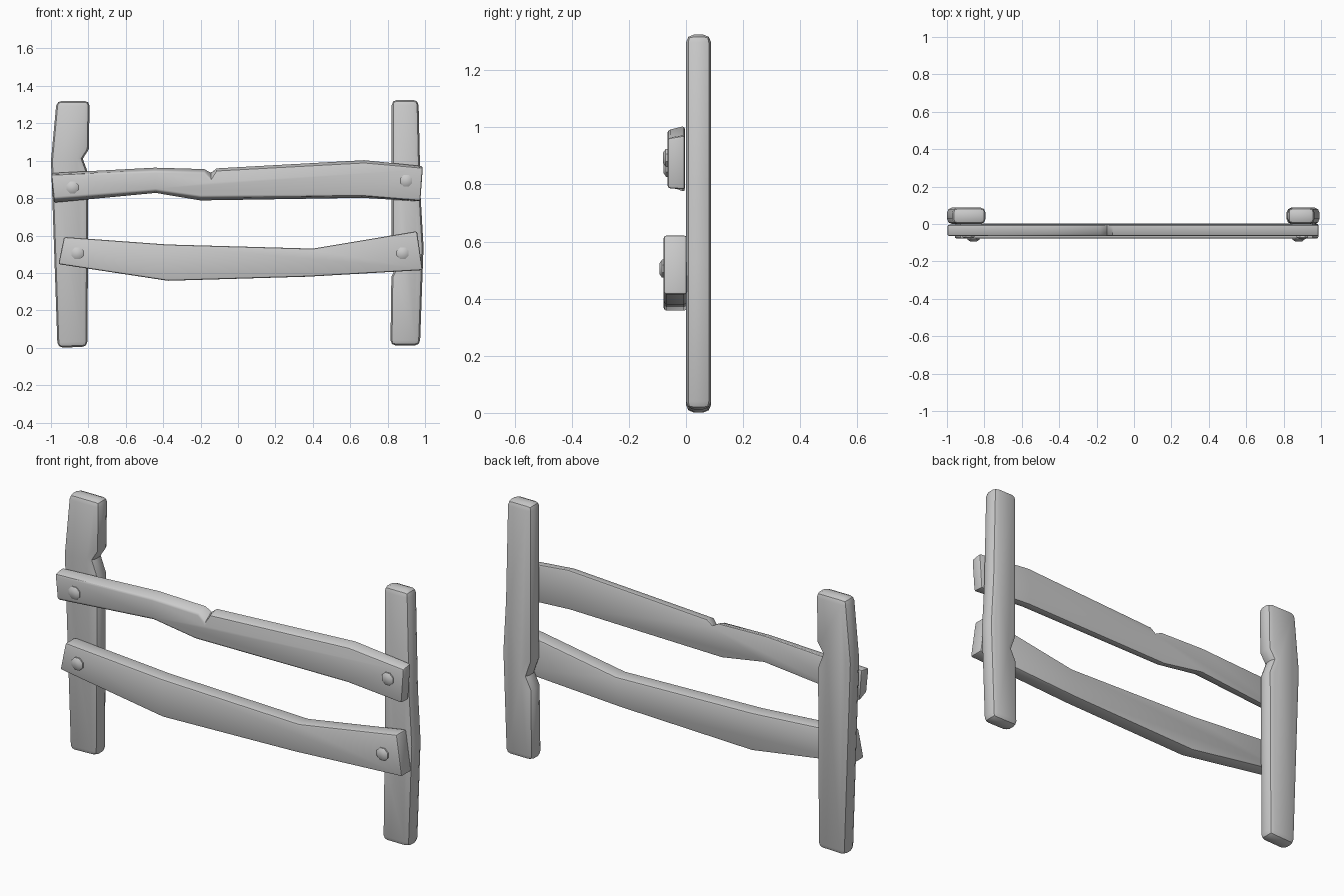
import bpy, bmesh, math

if "Cube" in bpy.data.objects:
    bpy.data.objects.remove(bpy.data.objects["Cube"])


def finish(name, bm, smooth=35):
    """Turn a bmesh into a named object with smooth shading and sharp edges."""
    bmesh.ops.recalc_face_normals(bm, faces=bm.faces)
    me = bpy.data.meshes.new(name)
    bm.to_mesh(me)
    bm.free()
    ob = bpy.data.objects.new(name, me)
    bpy.context.collection.objects.link(ob)
    bpy.ops.object.select_all(action='DESELECT')
    ob.select_set(True)
    bpy.context.view_layer.objects.active = ob
    bpy.ops.object.shade_smooth_by_angle(angle=math.radians(smooth))
    return ob


def plank(name, outline, y_front, y_back, bevel, segments):
    """Thick board from (x, z_back, z_front shift) points, with worn edges."""
    bm = bmesh.new()
    front = [bm.verts.new((x, y_front, z + dz)) for x, z, dz in outline]
    back = [bm.verts.new((x, y_back, z)) for x, z, dz in outline]
    bm.faces.new(front)
    bm.faces.new(back[::-1])
    n = len(outline)
    for i in range(n):
        j = (i + 1) % n
        bm.faces.new((front[i], back[i], back[j], front[j]))
    bmesh.ops.recalc_face_normals(bm, faces=bm.faces)
    edges = [e for e in bm.edges if e.calc_face_angle_signed() > math.radians(50)]
    bmesh.ops.bevel(bm, geom=edges, offset=bevel, segments=segments,
                    profile=0.5, affect='EDGES', clamp_overlap=False)
    return finish(name, bm)


def bolt(name, x, y, z, height):
    """Low eight-sided domed bolt head facing the front."""
    bm = bmesh.new()
    rings = []
    for r, d in ((0.034, -0.01), (0.034, height * 0.45), (0.02, height)):
        rings.append([bm.verts.new((x + r * math.cos(a), y - d, z + r * math.sin(a)))
                      for a in (math.pi * (k + 0.5) / 4 for k in range(8))])
    for a, b in zip(rings, rings[1:]):
        for k in range(8):
            m = (k + 1) % 8
            bm.faces.new((a[k], a[m], b[m], b[k]))
    bm.faces.new(rings[0])
    bm.faces.new(rings[-1])
    return finish(name, bm)


def flat(points):
    return [(x, z, 0) for x, z in points]


# Upright posts, each with one worn notch on its inner edge
plank("left_post", flat([
    (-0.965, 0.0), (-0.805, 0.005), (-0.80, 0.93), (-0.83, 1.01),
    (-0.798, 1.06), (-0.793, 1.32), (-0.97, 1.32), (-1.0, 1.0),
    (-0.99, 0.72)]), 0.0, 0.088, 0.028, 2)
plank("right_post", flat([
    (0.815, 0.012), (0.973, 0.012), (0.992, 0.54), (0.977, 0.80),
    (0.965, 1.325), (0.822, 1.325), (0.822, 0.52), (0.85, 0.44),
    (0.82, 0.38)]), 0.0, 0.088, 0.028, 2)

# Upper rail, with front edges sloped inward and a split in the top
plank("upper_rail", [
    (-0.985, 0.772, 0.025), (-0.44, 0.825, 0.015), (-0.20, 0.785, 0.02),
    (0.665, 0.80, 0.012), (0.975, 0.782, 0.004), (0.988, 0.972, -0.01),
    (0.675, 1.005, -0.015), (-0.115, 0.962, -0.015), (-0.145, 0.94, -0.04),
    (-0.18, 0.958, -0.02), (-0.445, 0.965, -0.02), (-0.998, 0.935, -0.01)],
    -0.065, -0.004, 0.01, 2)

# Lower rail
plank("lower_rail", flat([
    (-0.96, 0.447), (-0.375, 0.358), (0.375, 0.38), (0.987, 0.415),
    (0.957, 0.623), (0.40, 0.53), (-0.38, 0.552), (-0.93, 0.592)]),
    -0.078, 0.003, 0.01, 2)

# Bolt heads fixing the rails to the posts
for name, x, y, z in (("upper_left_bolt", -0.885, -0.062, 0.857),
                      ("upper_right_bolt", 0.90, -0.064, 0.893),
                      ("lower_left_bolt", -0.858, -0.077, 0.505),
                      ("lower_right_bolt", 0.88, -0.077, 0.505)):
    bolt(name, x, y, z, 0.016)
